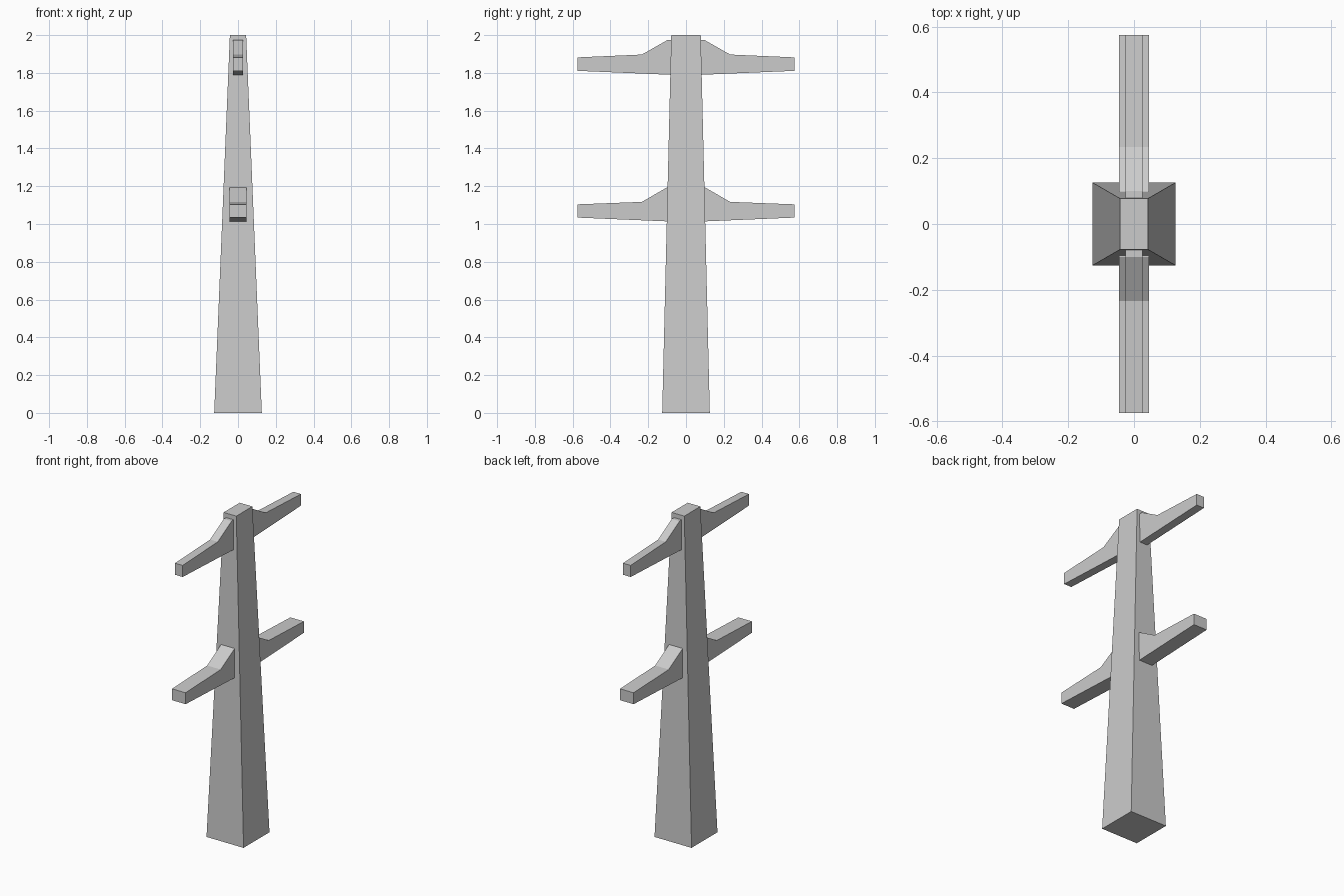
import bpy, bmesh

if "Cube" in bpy.data.objects:
    bpy.data.objects.remove(bpy.data.objects["Cube"])


def make_object(name, bm):
    bmesh.ops.recalc_face_normals(bm, faces=bm.faces)
    mesh = bpy.data.meshes.new(name)
    bm.to_mesh(mesh)
    bm.free()
    obj = bpy.data.objects.new(name, mesh)
    bpy.context.collection.objects.link(obj)
    return obj


def make_post(name, bottom, top, height):
    """Four-sided tapered post; bottom and top are (half x, half y)."""
    bm = bmesh.new()
    bmesh.ops.create_cube(bm, size=2)
    for v in bm.verts:
        hx, hy = top if v.co.z > 0 else bottom
        v.co = (v.co.x * hx, v.co.y * hy, height if v.co.z > 0 else 0)
    return make_object(name, bm)


def make_crossarm(name, upper, lower, half_width):
    """Bracket outline in y-z, mirrored in y and extruded along x."""
    half = upper + lower
    outline = half + [(-y, z) for y, z in reversed(half)]
    bm = bmesh.new()
    face = bm.faces.new([bm.verts.new((-half_width, y, z)) for y, z in outline])
    ext = bmesh.ops.extrude_face_region(bm, geom=[face])
    moved = [g for g in ext["geom"] if isinstance(g, bmesh.types.BMVert)]
    bmesh.ops.translate(bm, verts=moved, vec=(2 * half_width, 0, 0))
    return make_object(name, bm)


# Tapered pole
make_post("pole", (0.126, 0.126), (0.043, 0.078), 2.0)

# Crossarms running through the pole, with sloped roots on both sides
make_crossarm("upper_crossarm",
              [(0.10, 1.973), (0.234, 1.897), (0.575, 1.882)],
              [(0.575, 1.811), (0.08, 1.79)], 0.026)
make_crossarm("lower_crossarm",
              [(0.10, 1.194), (0.234, 1.117), (0.575, 1.104)],
              [(0.575, 1.034), (0.10, 1.014)], 0.046)
